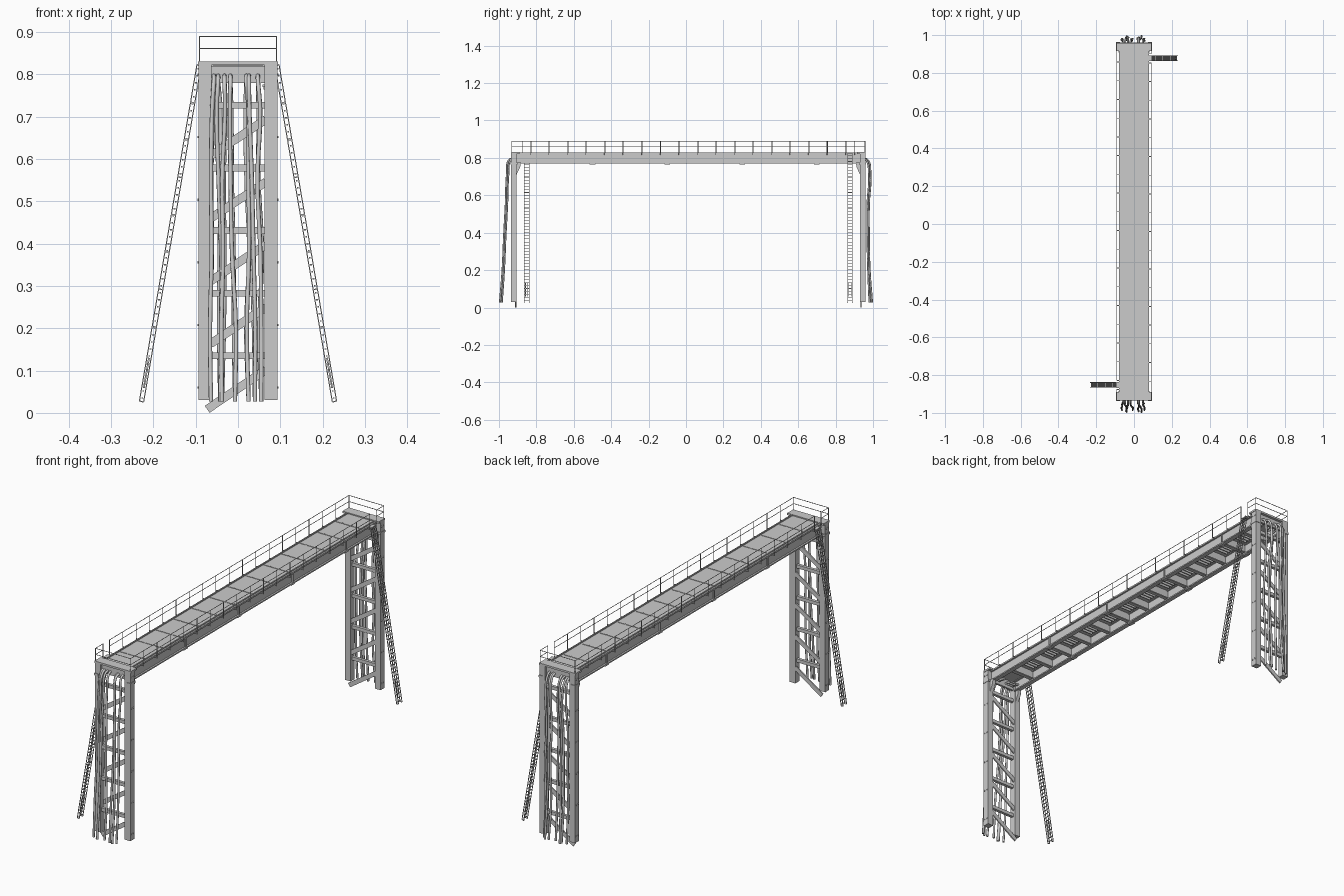
import bpy, bmesh, math, random
from mathutils import Vector, Matrix

if "Cube" in bpy.data.objects:
    bpy.data.objects.remove(bpy.data.objects["Cube"])

random.seed(4)
YC = 0.0125                      # mid-point between the two leg frames
Y0, Y1 = -0.935, 0.96            # outer faces of the frames
ZB, ZT = 0.77, 0.83              # girder bottom and top


def box(bm, x0, x1, y0, y1, z0, z1):
    m = Matrix.Translation(((x0 + x1) / 2, (y0 + y1) / 2, (z0 + z1) / 2))
    m = m @ Matrix.Diagonal((x1 - x0, y1 - y0, z1 - z0, 1))
    bmesh.ops.create_cube(bm, size=1, matrix=m)


def aim(p, q):
    """Frame with local z from p to q and local y kept near world y."""
    z = (q - p).normalized()
    ref = Vector((0, 1, 0)) if abs(z.y) < 0.9 else Vector((0, 0, 1))
    x = ref.cross(z).normalized()
    m = Matrix((x, z.cross(x), z)).transposed().to_4x4()
    return Matrix.Translation((p + q) / 2) @ m


def bar(bm, p, q, w, d):
    p, q = Vector(p), Vector(q)
    m = aim(p, q) @ Matrix.Diagonal((w, d, (q - p).length, 1))
    bmesh.ops.create_cube(bm, size=1, matrix=m)


def rod(bm, p, q, r, n=6):
    p, q = Vector(p), Vector(q)
    bmesh.ops.create_cone(bm, cap_ends=True, segments=n, radius1=r, radius2=r,
                          depth=(q - p).length, matrix=aim(p, q))


def prism(bm, pts, x0, x1):
    """Extrude a (y, z) outline along x."""
    a = [bm.verts.new((x0, y, z)) for y, z in pts]
    b = [bm.verts.new((x1, y, z)) for y, z in pts]
    bm.faces.new(a)
    bm.faces.new(b[::-1])
    for i in range(len(pts)):
        j = (i + 1) % len(pts)
        bm.faces.new((a[i], b[i], b[j], a[j]))


def finish(bm, name):
    bmesh.ops.recalc_face_normals(bm, faces=bm.faces)
    me = bpy.data.meshes.new(name)
    bm.to_mesh(me)
    bm.free()
    ob = bpy.data.objects.new(name, me)
    bpy.context.collection.objects.link(ob)
    return ob


# Leg frames: columns, gussets, header, braces and bolts
for end, sy in (("front", 1), ("back", -1)):
    Y = lambda y: y if sy == 1 else 2 * YC - y
    def ybox(bm, x0, x1, y0, y1, z0, z1):
        a, b = sorted((Y(y0), Y(y1)))
        box(bm, x0, x1, a, b, z0, z1)

    bm = bmesh.new()
    for s in (-1, 1):
        xa, xb = sorted((s * 0.063, s * 0.093))
        ybox(bm, xa, xb, Y0, -0.905, 0.03, ZT)
        prism(bm, [(Y(-0.906), 0.775), (Y(-0.883), 0.775), (Y(-0.887), 0.75),
                   (Y(-0.906), 0.71)], s * 0.066, s * 0.082)
        for i in range(6):
            for y in (-0.928, -0.912):
                z = 0.06 + i * 0.148
                rod(bm, (s * 0.092, Y(y), z), (s * 0.096, Y(y), z), 0.003)
    finish(bm, end + "_columns")

    bm = bmesh.new()
    ybox(bm, -0.064, 0.064, -0.925, -0.915, 0.78, 0.82)
    ybox(bm, -0.095, 0.095, Y0, -0.89, 0.822, 0.831)
    for s in (-1, 1):
        ybox(bm, s * 0.084 - 0.011, s * 0.084 + 0.011, -0.938, -0.9, 0.765, 0.775)
    finish(bm, end + "_header")

    bm = bmesh.new()
    for i in range(5):
        z = 0.135 + i * 0.148
        ybox(bm, -0.064, 0.064, -0.928, -0.914, z - 0.008, z + 0.008)
        d = i * 0.148
        left = (-0.073, 0.0085) if i == 0 else (-0.066, 0.015 + d)
        bar(bm, (left[0], Y(-0.91), left[1]), (0.066, Y(-0.91), 0.102 + d), 0.02, 0.006)
    finish(bm, end + "_braces")

# Two long I-section girders with splice plates and hanging clips
bm = bmesh.new()
for s in (-1, 1):
    for xi, xo, z0, z1 in ((0.058, 0.08, ZB, 0.776), (0.067, 0.072, ZB, ZT),
                           (0.058, 0.08, 0.818, 0.824)):
        xa, xb = sorted((s * xi, s * xo))
        box(bm, xa, xb, -0.906, 0.931, z0, z1)
    for y in (-0.5, -0.1, 0.3, 0.7):
        box(bm, s * 0.069 - 0.009, s * 0.069 + 0.009, y - 0.015, y + 0.015, 0.765, ZB)
        box(bm, s * 0.074 - 0.004, s * 0.074 + 0.004, y - 0.003, y + 0.003, ZB, 0.82)
finish(bm, "girders")

# Deck plate with raised joint strips
joints = [0.0175 + 0.134 * i for i in range(-6, 7)]
bm = bmesh.new()
box(bm, -0.079, 0.079, -0.906, 0.931, 0.821, 0.826)
for y in joints:
    for x0, x1 in ((-0.065, -0.03), (-0.025, 0.02), (0.025, 0.06)):
        box(bm, x0, x1, y - 0.003, y + 0.003, 0.826, 0.828)
finish(bm, "deck")

# Cross beams and thin stiffener bars under the deck
bm = bmesh.new()
for y in joints:
    box(bm, -0.068, 0.068, y - 0.004, y + 0.004, 0.782, 0.822)
    box(bm, -0.068, 0.068, y - 0.009, y + 0.009, 0.78, 0.785)
for y in joints[:-1]:
    for k in range(4):
        yy = y + 0.04 + k * 0.018
        box(bm, -0.045, 0.045, yy - 0.002, yy + 0.002, 0.808, 0.822)
finish(bm, "cross_beams")

# Handrails, leaving a gap at the head of each ladder
bm = bmesh.new()
RX, R = 0.091, 0.0014
ya, yb = Y0 + 0.003, Y1 - 0.003
runs = {-1: [(ya, -0.876), (-0.828, yb)], 1: [(ya, 0.853), (0.901, yb)]}
for s, parts in runs.items():
    for a, b in parts:
        for z in (0.89, 0.861):
            rod(bm, (s * RX, a, z), (s * RX, b, z), R)
        n = max(1, round((b - a) / 0.1))
        for i in range(n + 1):
            y = a + (b - a) * i / n
            rod(bm, (s * RX, y, 0.815), (s * RX, y, 0.891), R)
            bar(bm, (s * 0.078, y, 0.82), (s * RX, y, 0.82), 0.004, 0.004)
for y in (ya, yb):
    for z in (0.89, 0.861):
        rod(bm, (-RX, y, z), (RX, y, z), R)
finish(bm, "handrails")

# Sloping ladders: double stringers, ties, rungs and foot plates
for name, s, yc in (("left_ladder", -1, -0.852), ("right_ladder", 1, 0.877)):
    bm = bmesh.new()
    top, bot = Vector((s * 0.092, yc, 0.822)), Vector((s * 0.228, yc, 0.027))
    off = Vector((s * 0.005, 0, 0.001))
    for side in (-1, 1):
        w = Vector((0, side * 0.013, 0))
        for o in (off, -off):
            bar(bm, top + w + o, bot + w + o, 0.0025, 0.003)
        for i in range(10):
            p = top.lerp(bot, i / 9) + w
            bar(bm, p - off, p + off, 0.003, 0.003)
        bar(bm, top.lerp(bot, 0.87) + w * 0.5, top.lerp(bot, 0.96) + w * 0.5, 0.004, 0.004)
    for i in range(48):
        p = top.lerp(bot, (i + 0.5) / 48)
        bar(bm, p + Vector((0, -0.013, 0)), p + Vector((0, 0.013, 0)), 0.004, 0.003)
    bar(bm, (s * 0.07, yc, 0.822), (s * 0.095, yc, 0.822), 0.004, 0.03)
    finish(bm, name)

# Hanging cables at both ends, given as x at the top and bottom
cables = [(-0.057, -0.064), (-0.047, -0.042), (-0.032, -0.038), (-0.018, -0.007),
          (0.02, 0.025), (0.026, 0.04), (0.047, 0.055)]
for end, e, face, drop in (("front", -1, Y0, (0.018, 0.025, 0.034, 0.042, 0.057)),
                           ("back", 1, Y1, (0.022, 0.014, 0.014, 0.018, 0.028))):
    cu = bpy.data.curves.new(end + "_cables", "CURVE")
    cu.dimensions = "3D"
    cu.bevel_depth, cu.bevel_resolution, cu.resolution_u = 0.005, 2, 5
    cu.use_fill_caps = True
    for k, (xt, xb) in enumerate(cables):
        j = 0.004 * (k % 3 - 1)
        pts = [(xt, face - e * 0.06, 0.79), (xt, face - e * 0.01, 0.797),
               (xt, face + e * (0.008 + j), 0.788)]
        for i, z in enumerate((0.72, 0.55, 0.38, 0.2, 0.027)):
            t = (i + 1) / 5
            x = xt + (xb - xt) * t + (random.uniform(-0.005, 0.005) if i < 4 else 0)
            y = face + e * (drop[i] + j * (1.8 if i == 4 else 1))
            pts.append((x, max(-0.995, min(0.995, y)), z))
        sp = cu.splines.new("BEZIER")
        sp.bezier_points.add(len(pts) - 1)
        for bp, co in zip(sp.bezier_points, pts):
            bp.co = co
            bp.handle_left_type = bp.handle_right_type = "AUTO"
    tmp = bpy.data.objects.new("tmp", cu)
    me = bpy.data.meshes.new_from_object(tmp)
    bpy.data.objects.remove(tmp)
    ob = bpy.data.objects.new(end + "_cables", me)
    bpy.context.collection.objects.link(ob)
    me.shade_smooth()
